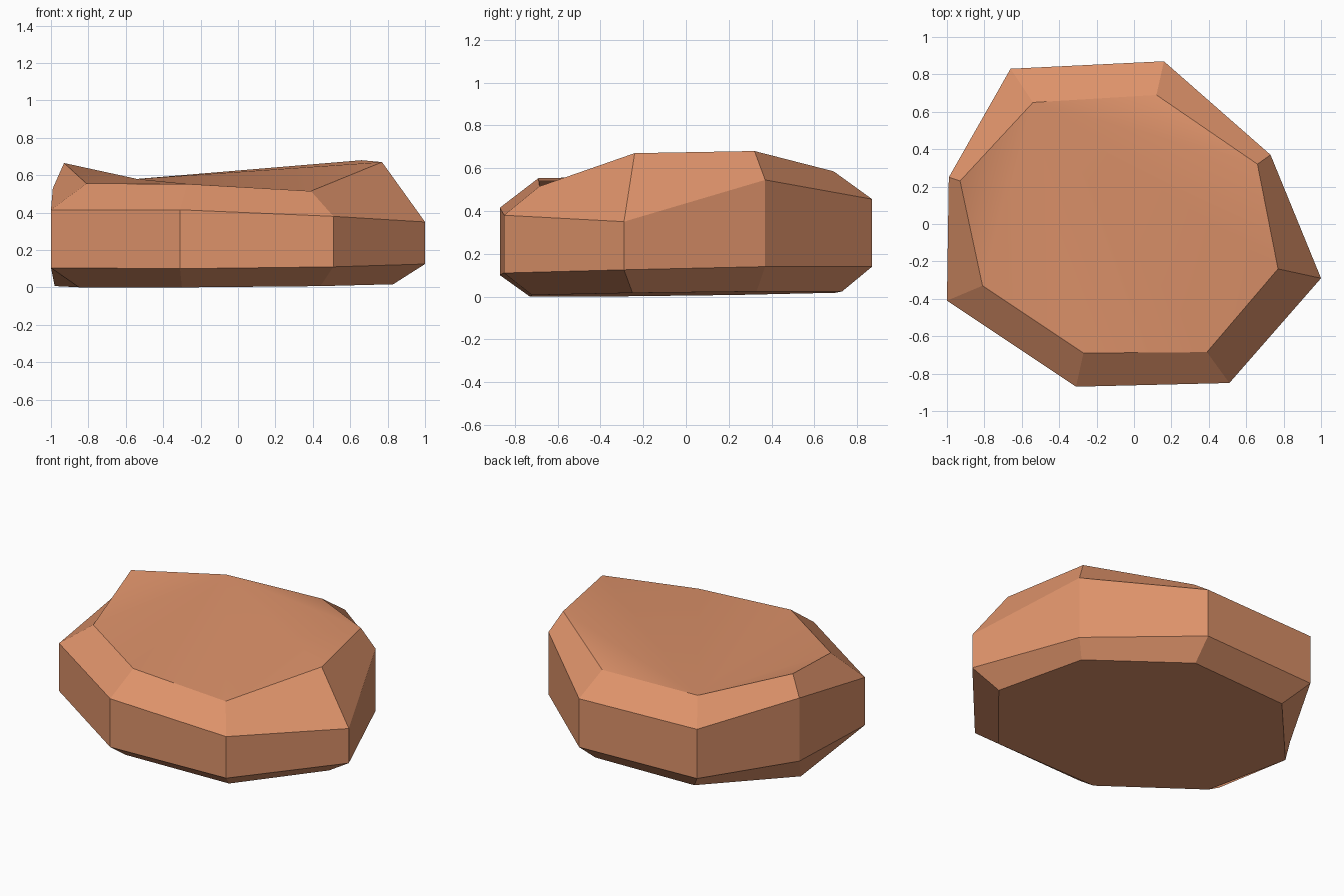
import bpy
import bmesh

default_cube = bpy.data.objects.get("Cube")
if default_cube:
    bpy.data.objects.remove(default_cube, do_unlink=True)


def flat_material(name, colour):
    material = bpy.data.materials.new(name)
    material.use_nodes = True
    material.diffuse_color = colour
    shader = material.node_tree.nodes["Principled BSDF"]
    shader.inputs["Base Color"].default_value = colour
    shader.inputs["Roughness"].default_value = 0.9
    return material


# Eight corners per ring, counter-clockwise from the back right corner
outline = [(-.66, .83), (-.99, .25), (-1, -.41), (-.31, -.87),
           (.51, -.85), (1, -.29), (.73, .37), (.16, .87)]
shoulder_heights = [.46, .53, .415, .415, .38, .35, .545, .455]
base_heights = [.14, .12, .105, .1, .11, .125, .14, .14]
crown = [(-.54, .65, .58), (-.93, .23, .665), (-.81, -.33, .555), (-.27, -.69, .553),
         (.39, -.685, .515), (.77, -.24, .67), (.66, .32, .68), (.12, .69, .585)]
foot = [(-.55, .7), (-.98, .22), (-.85, -.33), (-.3, -.73),
        (.44, -.72), (.83, -.25), (.68, .33), (.14, .73)]


def with_heights(points, heights):
    return [(x, y, z) for (x, y), z in zip(points, heights)]


# The underside is a gently tilted plane, lowest at the front
foot_heights = [.009 * (x + .3) + .014 * (y + .73) for x, y in foot]
rings = [with_heights(foot, foot_heights),
         with_heights(outline, base_heights),
         with_heights(outline, shoulder_heights),
         crown]

# Stone body: stacked rings bridged with flat facets
bm = bmesh.new()
loops = [[bm.verts.new(point) for point in ring] for ring in rings]
for lower, upper in zip(loops, loops[1:]):
    for i in range(len(lower)):
        j = (i + 1) % len(lower)
        bm.faces.new((lower[i], lower[j], upper[j], upper[i]))

# Flat underside
bm.faces.new(list(reversed(loops[0])))

# Broad, slightly dished top: a softly shaded fan from its back right corner
top = loops[-1]
for second, third in zip(top[1:], top[2:]):
    bm.faces.new((top[0], second, third)).smooth = True
bmesh.ops.recalc_face_normals(bm, faces=bm.faces[:])

mesh = bpy.data.meshes.new("flat_stone")
bm.to_mesh(mesh)
bm.free()
mesh.materials.append(flat_material("terracotta_stone", (.73, .29, .145, 1)))
stone = bpy.data.objects.new("flat_stone", mesh)
bpy.context.collection.objects.link(stone)
